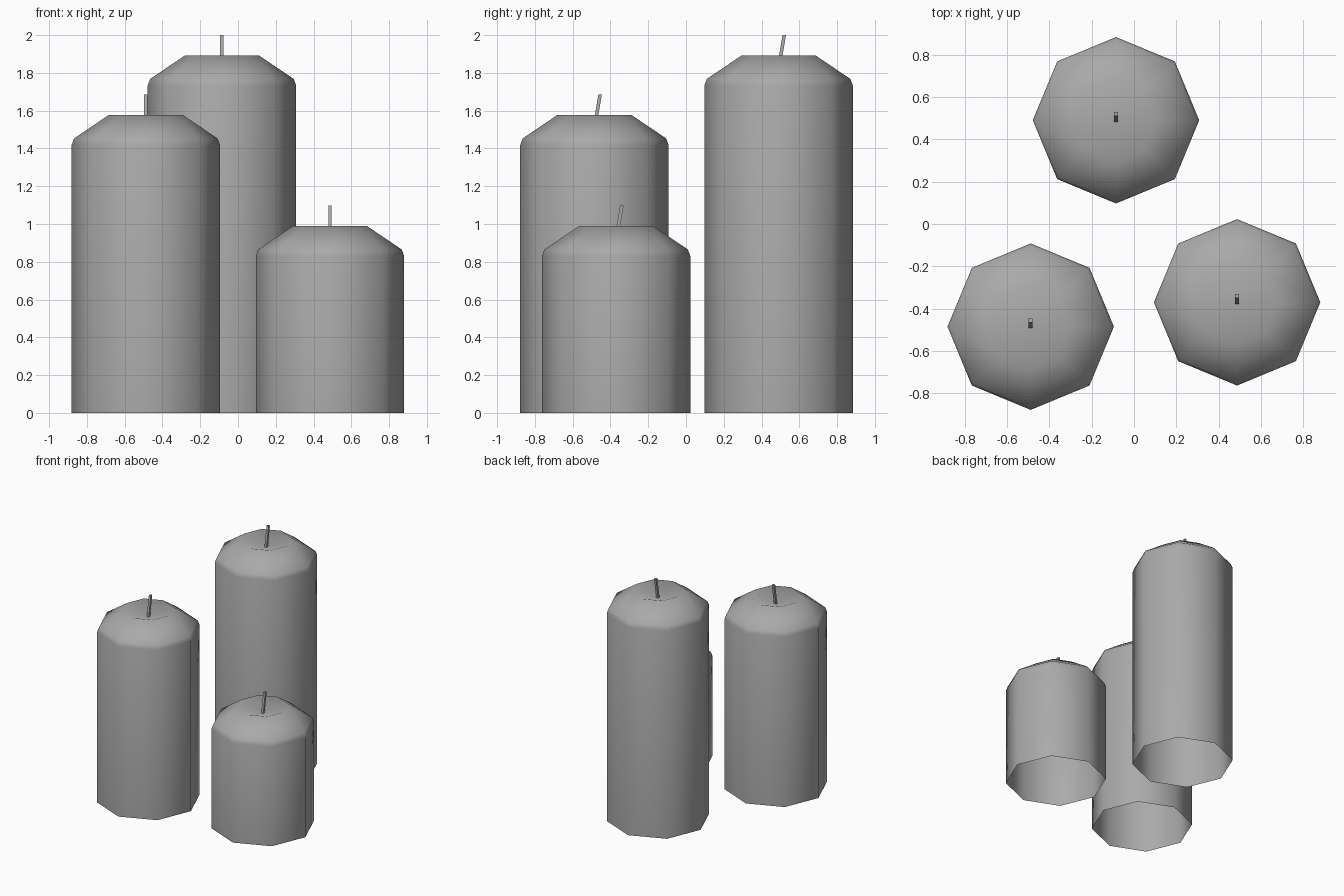
import bpy, bmesh, math
from mathutils import Vector

cube = bpy.data.objects.get("Cube")
if cube:
    bpy.data.objects.remove(cube, do_unlink=True)

grey = bpy.data.materials.new("plain grey")
grey.use_nodes = True
colour = (0.4, 0.4, 0.4, 1)
grey.diffuse_color = colour
grey.node_tree.nodes["Principled BSDF"].inputs["Base Color"].default_value = colour


def finish(bm, name, smooth):
    bmesh.ops.recalc_face_normals(bm, faces=bm.faces)
    for f in bm.faces:
        f.smooth = smooth
    mesh = bpy.data.meshes.new(name)
    bm.to_mesh(mesh)
    bm.free()
    mesh.materials.append(grey)
    obj = bpy.data.objects.new(name, mesh)
    bpy.context.collection.objects.link(obj)
    return obj


def add_ring(bm, centre, radius, sides, turn=0.0):
    return [bm.verts.new(centre + radius * Vector((math.cos(a), math.sin(a), 0)))
            for a in (turn + math.tau * i / sides for i in range(sides))]


def bridge(bm, low, high):
    n = len(low)
    for i in range(n):
        j = (i + 1) % n
        bm.faces.new((low[i], low[j], high[j], high[i]))


def candle_body(name, x, y, rim):
    # Open-bottomed octagonal wall, sloped shoulder and shallow dished top
    bm = bmesh.new()
    profile = [(0.393, 0), (0.393, rim - 0.16), (0.38, rim - 0.125), (0.195, rim)]
    rings = [add_ring(bm, Vector((x, y, z)), r, 8) for r, z in profile]
    for low, high in zip(rings, rings[1:]):
        bridge(bm, low, high)
    centre = bm.verts.new((x, y, rim - 0.065))
    top = rings[-1]
    for i in range(8):
        bm.faces.new((top[i], top[(i + 1) % 8], centre))
    # Keep outward normals on the open shell
    finish(bm, name, True)


def candle_wick(name, x, y, rim):
    # Thin square wick leaning to the back
    bm = bmesh.new()
    low = add_ring(bm, Vector((x, y, rim - 0.075)), 0.013, 4, math.pi / 4)
    high = add_ring(bm, Vector((x, y + 0.03, rim + 0.107)), 0.013, 4, math.pi / 4)
    bridge(bm, low, high)
    bm.faces.new(high)
    bm.faces.new(low[::-1])
    finish(bm, name, False)


for size, x, y, rim in (("tall", -0.085, 0.49, 1.893),
                        ("medium", -0.488, -0.485, 1.578),
                        ("short", 0.487, -0.37, 0.99)):
    candle_body(size + "_candle", x, y, rim)
    candle_wick(size + "_wick", x, y, rim)
